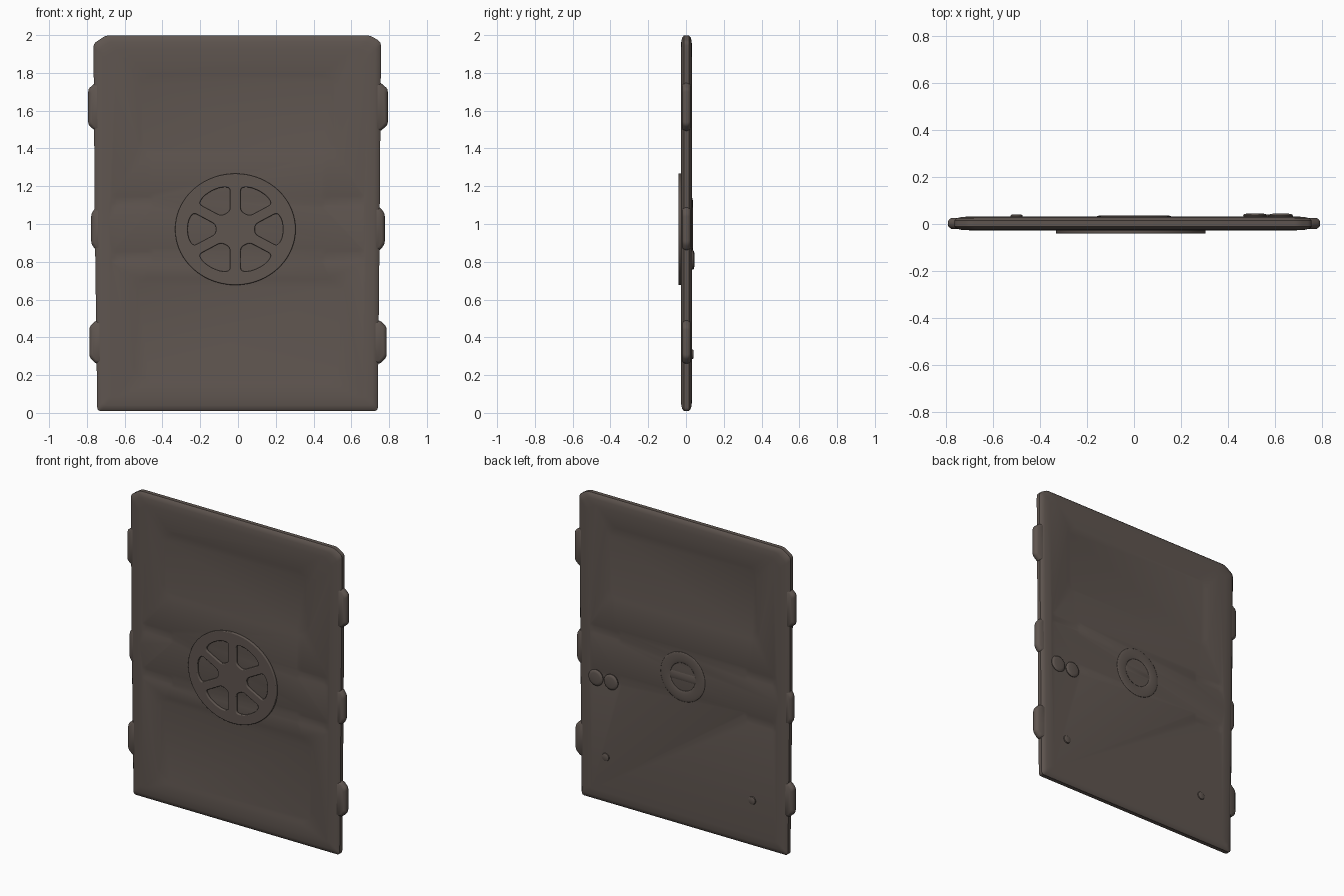
import bpy, bmesh, math
from mathutils import Vector

if "Cube" in bpy.data.objects:
    bpy.data.objects.remove(bpy.data.objects["Cube"])

mat = bpy.data.materials.new("dark brown metal")
mat.diffuse_color = (0.115, 0.092, 0.080, 1)
mat.use_nodes = True
mat.node_tree.nodes["Principled BSDF"].inputs["Base Color"].default_value = mat.diffuse_color
YF, YB = -0.027, 0.032           # front and back faces of the slab
YM, HALF = (YF + YB) / 2, (YB - YF) / 2


def rounded(pts, r, n=5):
    """Round every corner of a 2D polygon."""
    out = []
    for i, p in enumerate(pts):
        p, a, b = Vector(p), Vector(pts[i - 1]), Vector(pts[(i + 1) % len(pts)])
        s = p + (a - p).normalized() * min(r, (a - p).length * 0.45)
        e = p + (b - p).normalized() * min(r, (b - p).length * 0.45)
        for k in range(n + 1):
            t = k / n
            out.append(s * (1 - t) ** 2 + p * 2 * t * (1 - t) + e * t * t)
    return out


def inset(pts, d):
    """Shrink a 2D polygon towards its middle by about d on each side."""
    xs, zs = [p[0] for p in pts], [p[1] for p in pts]
    cx, cz = (min(xs) + max(xs)) / 2, (min(zs) + max(zs)) / 2
    fx = 1 - 2 * d / (max(xs) - min(xs))
    fz = 1 - 2 * d / (max(zs) - min(zs))
    return [(cx + (p[0] - cx) * fx, cz + (p[1] - cz) * fz) for p in pts]


def rect(x0, x1, z0, z1, r):
    return rounded([(x0, z0), (x1, z0), (x1, z1), (x0, z1)], r)


def finish(ob, angle=40):
    ob.data.materials.clear()
    ob.data.materials.append(mat)
    bpy.ops.object.select_all(action='DESELECT')
    bpy.context.view_layer.objects.active = ob
    ob.select_set(True)
    bpy.ops.object.shade_smooth_by_angle(angle=math.radians(angle))
    return ob


def loft(name, pts, layers):
    """Skin one outline through (y, inset) layers and cap both ends."""
    bm = bmesh.new()
    rings = [[bm.verts.new((x, y, z)) for x, z in inset(pts, d)] for y, d in layers]
    n = len(pts)
    for a, b in zip(rings, rings[1:]):
        for i in range(n):
            bm.faces.new((a[i], a[(i + 1) % n], b[(i + 1) % n], b[i]))
    bm.faces.new(rings[0])
    bm.faces.new(rings[-1])
    bmesh.ops.recalc_face_normals(bm, faces=bm.faces)
    me = bpy.data.meshes.new(name)
    bm.to_mesh(me)
    bm.free()
    ob = bpy.data.objects.new(name, me)
    bpy.context.collection.objects.link(ob)
    return ob


# Door slab with chamfered top corners and softened rim
outline = [(-0.745, 0.01), (0.74, 0.01), (0.748, 0.8), (0.757, 1.93),
           (0.755, 1.965), (0.70, 1.998), (-0.70, 1.998), (-0.765, 1.955), (-0.758, 1.0)]
rim = [(1.0, 0.07), (0.93, 0.03), (0.75, 0.01), (0.45, 0.0)]
slab = loft("door_slab", rounded(outline, 0.02),
            [(YM - HALF * k, d) for k, d in rim] + [(YM + HALF * k, d) for k, d in reversed(rim)])

# Shallow pressed panels and grooves cut into both faces
panels = [(-1, -0.53, 0.53, 1.36, 1.80, 0.08), (-1, -0.56, 0.56, 0.15, 0.72, 0.08),
          (1, -0.55, 0.55, 1.35, 1.83, 0.06)]
for s in (-1, 1):
    for z in (0.83, 1.12):
        for side in (-1, 1):
            xa, xb = sorted((side * 0.44, side * 0.67))
            panels.append((s, xa, xb, z - 0.04, z + 0.04, 0.03))
for s, x0, x1, z0, z1, r in panels:
    y = YF if s < 0 else YB
    cutter = loft("panel_cutter", rect(x0, x1, z0, z1, r),
                  [(y + s * 0.004, -0.02), (y - s * 0.0035, 0.016)])
    cutter.hide_render = True
    m = slab.modifiers.new("press", 'BOOLEAN')
    m.operation, m.solver, m.object = 'DIFFERENCE', 'EXACT', cutter
    bpy.context.view_layer.objects.active = slab
    bpy.ops.object.modifier_apply(modifier="press")
    bpy.data.objects.remove(cutter)
finish(slab)

# Locking tabs down both sides, tapering to a thin outer edge
for label, z0, z1, w in (("lower", 0.26, 0.49, 0.787), ("middle", 0.86, 1.09, 0.777),
                         ("upper", 1.49, 1.75, 0.793)):
    for side, sx in (("left", -1), ("right", 1)):
        pts = [(sx * 0.69, z0), (sx * 0.752, z0), (sx * w, z0 + 0.035),
               (sx * w, z1 - 0.035), (sx * 0.752, z1), (sx * 0.69, z1)]
        finish(loft(f"{label}_{side}_tab", rounded(pts, 0.015),
                    [(YM - 0.024, 0.016), (YM - 0.016, 0.005), (YM - 0.006, 0.0),
                     (YM + 0.006, 0.0), (YM + 0.016, 0.005), (YM + 0.024, 0.016)]))

# Spoked wheel on the front: filled curve with six wedge holes
cu = bpy.data.curves.new("front_wheel", 'CURVE')
cu.dimensions, cu.fill_mode = '2D', 'BOTH'
cu.extrude, cu.bevel_depth, cu.bevel_resolution, cu.offset = 0.004, 0.005, 2, -0.005


def add_spline(pts):
    sp = cu.splines.new('POLY')
    sp.points.add(len(pts) - 1)
    for q, (x, z) in zip(sp.points, pts):
        q.co = (x, z * 0.925, 0, 1)
    sp.use_cyclic_u = True


add_spline([(0.319 * math.cos(i * math.tau / 72), 0.319 * math.sin(i * math.tau / 72)) for i in range(72)])
h = 0.028
tip = lambda r: (r - 2 * h) * math.tan(math.radians(30))
hole = [(0.103, -tip(0.103)), (0.222, -tip(0.222)), (0.247, -0.055), (0.254, 0),
        (0.247, 0.055), (0.222, tip(0.222)), (0.103, tip(0.103))]
hole = rounded(hole, 0.022, 4)
for k in range(6):
    c, s = math.cos(k * math.pi / 3), math.sin(k * math.pi / 3)
    add_spline([(x * c - z * s, x * s + z * c) for x, z in hole])
wheel = bpy.data.objects.new("front_wheel", cu)
bpy.context.collection.objects.link(wheel)
wheel.location = (-0.014, -0.032, 0.972)
wheel.rotation_euler = (math.pi / 2, 0, 0)
bpy.ops.object.select_all(action='DESELECT')
bpy.context.view_layer.objects.active = wheel
wheel.select_set(True)
bpy.ops.object.convert(target='MESH')
finish(bpy.context.view_layer.objects.active)

# Soft ring with a crossbar on the back
bpy.ops.mesh.primitive_torus_add(major_radius=0.125, minor_radius=0.035, major_segments=48,
                                 minor_segments=12, location=(0, YB, 0.98),
                                 rotation=(math.pi / 2, 0, 0))
ring = bpy.context.object
ring.name = "back_ring"
ring.scale = (1, 1, 0.15)
finish(ring, 60)
bar = loft("back_ring_bar", rect(-0.1, 0.1, 0.955, 1.005, 0.02), [(YB - 0.006, 0), (YB, 0), (YB + 0.003, 0.01)])
finish(bar)

# Round knobs and small studs on the back
for name, x, z, r, y in (("outer_knob", 0.625, 0.81, 0.052, 0.044), ("inner_knob", 0.515, 0.81, 0.05, 0.045),
                         ("right_stud", 0.555, 0.31, 0.026, 0.041), ("left_stud", -0.50, 0.31, 0.026, 0.041)):
    disc = [(x + r * math.cos(i * math.tau / 32), z + r * math.sin(i * math.tau / 32)) for i in range(32)]
    finish(loft(name, disc, [(0.02, 0.004), (y - 0.008, 0), (y - 0.003, r * 0.08), (y, r * 0.35)]))
